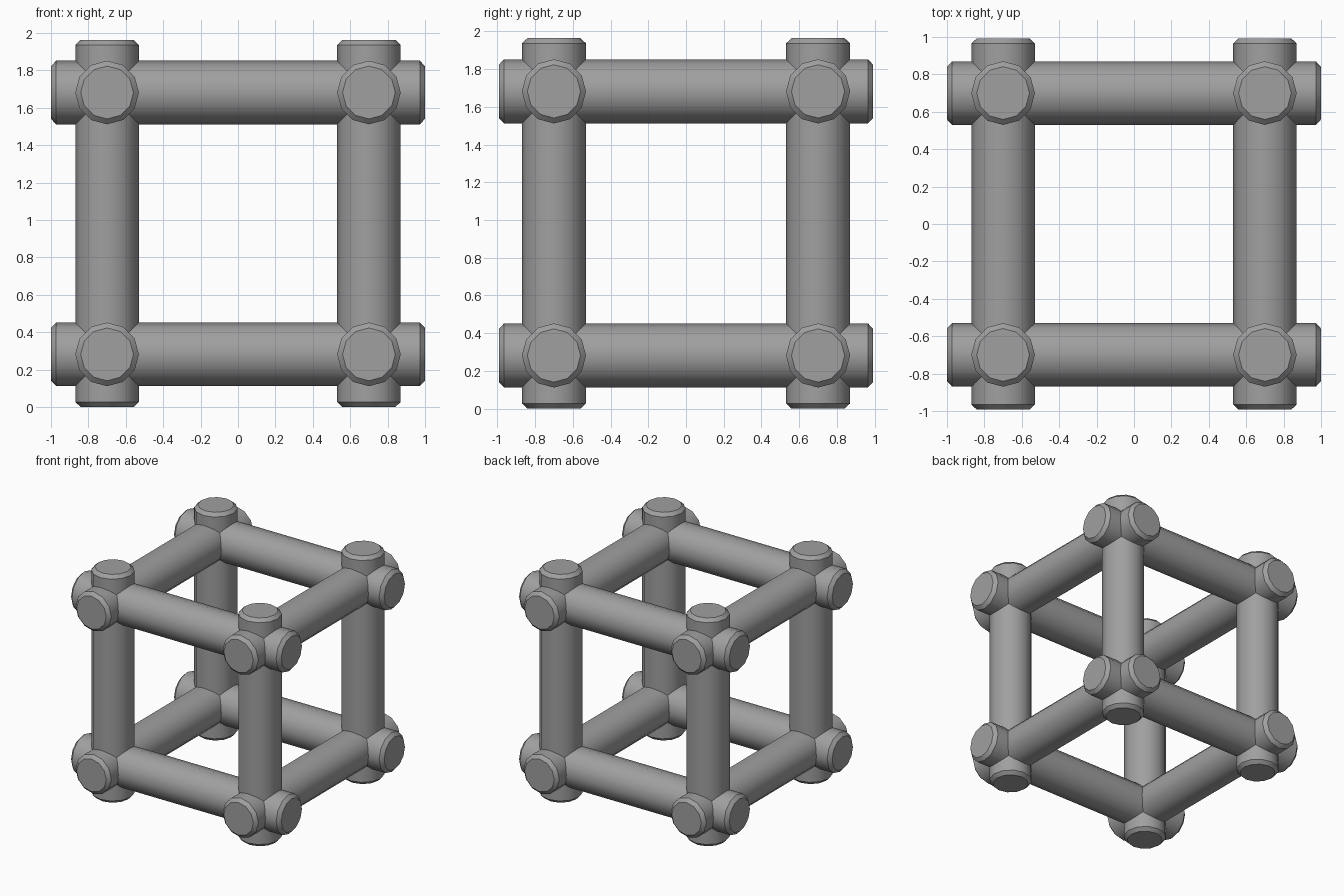
import bpy
import math
from mathutils import Vector

cube = bpy.data.objects.get("Cube")
if cube:
    bpy.data.objects.remove(cube, do_unlink=True)

# Single grey finish
GREY = (0.35, 0.35, 0.35, 1.0)
grey = bpy.data.materials.new("plain_grey")
grey.use_nodes = True
grey.diffuse_color = GREY
grey.node_tree.nodes["Principled BSDF"].inputs["Base Color"].default_value = GREY

RADIUS = 0.17
SIDES = 12
OFFSET = 0.7
CENTRE = Vector((0, 0, 0.982))
LENGTHS = (2.0, 1.985, 1.964)
TURNS = ((0, math.pi / 2, 0), (math.pi / 2, 0, 0), (0, 0, 0))
PREFIXES = ("cross_beam", "side_beam", "upright_post")


def add_bar(name, axis, location):
    """Round bar along one axis with chamfered ends."""
    bpy.ops.mesh.primitive_cylinder_add(
        vertices=SIDES, radius=RADIUS, depth=LENGTHS[axis],
        location=location, rotation=TURNS[axis])
    bar = bpy.context.object
    bar.name = name
    bar.data.materials.append(grey)
    bevel = bar.modifiers.new("end_chamfer", 'BEVEL')
    bevel.width = 0.028
    bevel.segments = 1
    bevel.limit_method = 'ANGLE'
    bevel.angle_limit = math.radians(60)
    bpy.ops.object.modifier_apply(modifier=bevel.name)
    bpy.ops.object.shade_smooth_by_angle(angle=math.radians(35))


# Four bars along each axis, crossing at the corners of the frame
for axis in range(3):
    first, second = [a for a in range(3) if a != axis]
    number = 0
    for s in (-1, 1):
        for t in (-1, 1):
            number += 1
            place = CENTRE.copy()
            place[first] += s * OFFSET
            place[second] += t * OFFSET
            add_bar(f"{PREFIXES[axis]}_{number}", axis, place)
